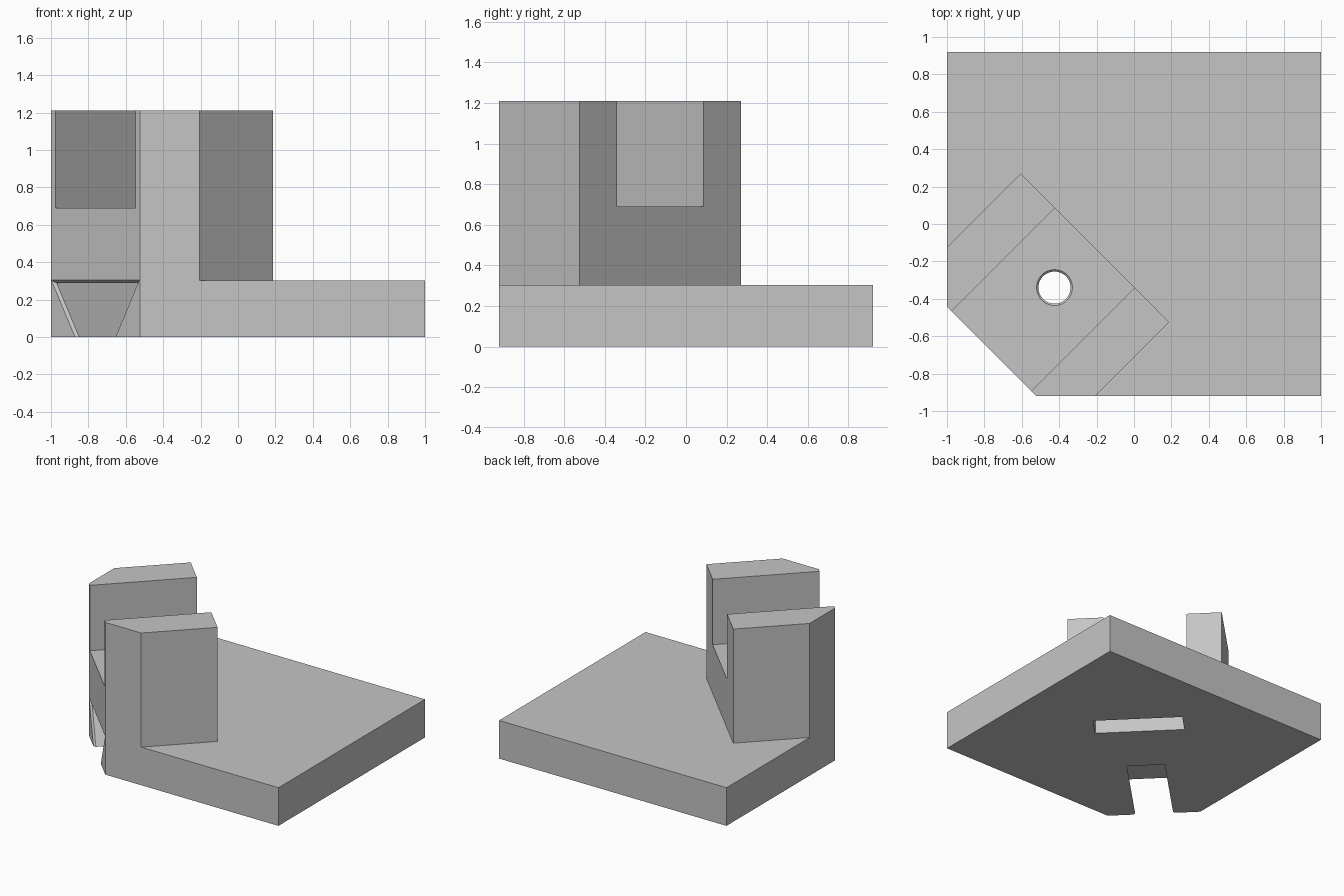
import bpy
import bmesh
from math import cos, sin, tau, sqrt

if "Cube" in bpy.data.objects:
    bpy.data.objects.remove(bpy.data.objects["Cube"], do_unlink=True)

grey = bpy.data.materials.new("plain_grey")
grey.use_nodes = True
colour = (0.56, 0.56, 0.56, 1)
grey.diffuse_color = colour
grey.node_tree.nodes["Principled BSDF"].inputs["Base Color"].default_value = colour

PLATE_TOP, BLOCK_TOP = 0.303, 1.21
MIDLINE = 0.0585          # sideways offset of the diagonal axis
MOUTH = -1.022            # position of the cut corner along the diagonal


def diagonal(u, v, z):
    """Point at u along the diagonal and v to the side of its midline."""
    v += MIDLINE
    return ((u - v) / sqrt(2), (u + v) / sqrt(2), z)


def loft(name, rings):
    """Closed solid through matching rings of points."""
    bm = bmesh.new()
    loops = [[bm.verts.new(p) for p in ring] for ring in rings]
    n = len(loops[0])
    for a, b in zip(loops, loops[1:]):
        for i in range(n):
            j = (i + 1) % n
            bm.faces.new((a[i], a[j], b[j], b[i]))
    bm.faces.new(loops[0][::-1])
    bm.faces.new(loops[-1])
    bmesh.ops.recalc_face_normals(bm, faces=bm.faces[:])
    mesh = bpy.data.meshes.new(name)
    bm.to_mesh(mesh)
    bm.free()
    mesh.materials.append(grey)
    obj = bpy.data.objects.new(name, mesh)
    bpy.context.collection.objects.link(obj)
    return obj


def prism(name, outline, z0, z1):
    return loft(name, [[(x, y, z) for x, y in outline] for z in (z0, z1)])


def diagonal_box(name, u0, u1, half, z0, z1):
    corners = [(u0, -half), (u1, -half), (u1, half), (u0, half)]
    return loft(name, [[diagonal(u, v, z) for u, v in corners] for z in (z0, z1)])


def combine(target, tool, operation):
    mod = target.modifiers.new(operation.lower(), 'BOOLEAN')
    mod.object, mod.operation, mod.solver = tool, operation, 'EXACT'
    bpy.context.view_layer.objects.active = target
    bpy.ops.object.modifier_apply(modifier=mod.name)
    bpy.data.objects.remove(tool, do_unlink=True)


# Base plate with one corner cut off
body = prism("corner_bracket", [(-1, -0.443), (-0.523, -0.92), (1, -0.92),
                                (1, 0.92), (-1, 0.92)], 0, PLATE_TOP)

# Upright block set diagonally over the cut corner
block = prism("upright_block", [(-1, -0.443), (-0.523, -0.92), (-0.207, -0.92),
                                (0.188, -0.525), (-0.605, 0.27), (-1, -0.125)],
              0.15, BLOCK_TOP)
combine(body, block, 'UNION')

# Open channel through the top of the block
combine(body, diagonal_box("channel", MOUTH - 0.2, 0, 0.302, 0.69, 1.5), 'DIFFERENCE')


# Dovetail groove under the block, with a small flare at its mouth
def dovetail(u, grow):
    slope, low, top = 0.59, -0.05, 0.288 + grow
    base = 0.138 + grow
    return [diagonal(u, side * (base + slope * z), z)
            for side, z in ((-1, low), (1, low), (1, top), (-1, top))]


FLARE = 0.017
combine(body, loft("dovetail_groove", [dovetail(MOUTH - FLARE, 2 * FLARE),
                                       dovetail(MOUTH + FLARE, 0),
                                       dovetail(-0.316, 0)]), 'DIFFERENCE')

# Round hole from the channel down to the groove, chamfered at the top
hole_x, hole_y = -0.425, -0.34
rings = [[(hole_x + r * cos(tau * i / 48), hole_y + r * sin(tau * i / 48), z)
          for i in range(48)]
         for r, z in ((0.086, 0.2), (0.086, 0.68), (0.106, 0.7))]
combine(body, loft("hole", rings), 'DIFFERENCE')

# Rectangular pocket in the underside
combine(body, diagonal_box("pocket", 0.18, 0.362, 0.325, -0.1, 0.2), 'DIFFERENCE')

# Smooth only the round hole
bpy.ops.object.select_all(action='DESELECT')
body.select_set(True)
bpy.context.view_layer.objects.active = body
bpy.ops.object.shade_smooth_by_angle(angle=0.4)
